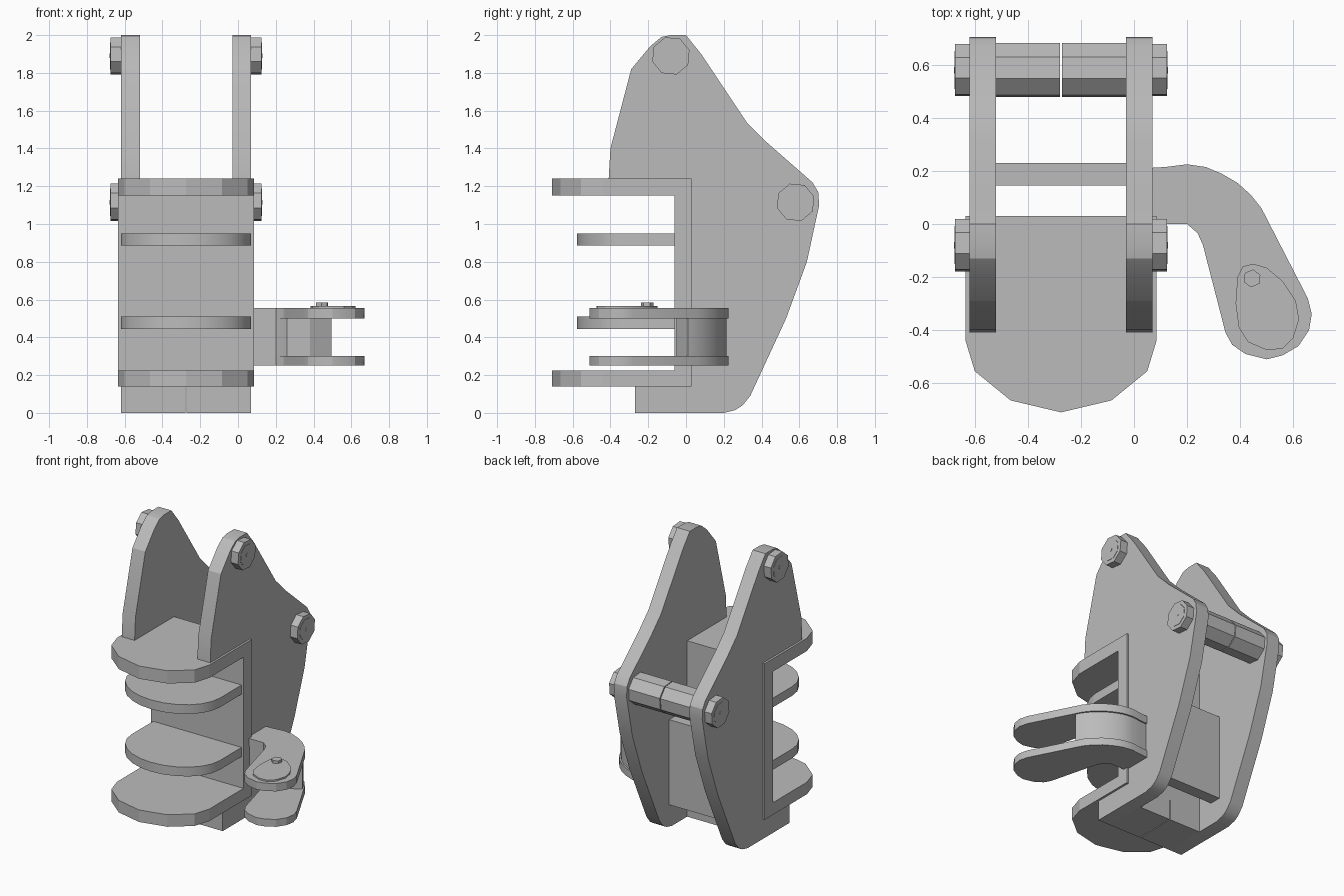
import bpy, bmesh, math
from mathutils import Vector

cube = bpy.data.objects.get("Cube")
if cube:
    bpy.data.objects.remove(cube, do_unlink=True)

steel = bpy.data.materials.new("plain_grey_steel")
steel.use_nodes = True
GREY = (0.5, 0.5, 0.5, 1)
steel.diffuse_color = GREY
steel.node_tree.nodes["Principled BSDF"].inputs["Base Color"].default_value = GREY

LEFT, RIGHT = 0.07, -0.62      # outer faces of the side plates
THICK = 0.1
MID = (LEFT + RIGHT) / 2


def prism(name, outline, low, high, axis="z", smooth=True):
    """Extrude a 2D outline: (x, y) along z, or (y, z) along x."""
    bm = bmesh.new()
    place = (lambda p: (p[0], p[1], low)) if axis == "z" else (lambda p: (low, p[0], p[1]))
    face = bm.faces.new([bm.verts.new(place(p)) for p in outline])
    up = bm.faces.new
    moved = bmesh.ops.extrude_face_region(bm, geom=[face])["geom"]
    step = Vector((0, 0, high - low)) if axis == "z" else Vector((high - low, 0, 0))
    bmesh.ops.translate(bm, vec=step, verts=[g for g in moved if isinstance(g, bmesh.types.BMVert)])
    if not any(f is face for f in bm.faces) or len(bm.faces) < len(outline) + 2:
        up([v for v in bm.verts][:len(outline)])
    bmesh.ops.recalc_face_normals(bm, faces=bm.faces[:])
    mesh = bpy.data.meshes.new(name)
    bm.to_mesh(mesh)
    bm.free()
    mesh.materials.append(steel)
    obj = bpy.data.objects.new(name, mesh)
    bpy.context.collection.objects.link(obj)
    if smooth:
        bpy.ops.object.select_all(action="DESELECT")
        obj.select_set(True)
        bpy.context.view_layer.objects.active = obj
        bpy.ops.object.shade_smooth_by_angle(angle=math.radians(24))
    return obj


def box(name, x, y, z):
    return prism(name, [(x[0], y[0]), (x[1], y[0]), (x[1], y[1]), (x[0], y[1])], z[0], z[1], smooth=False)


def ring(cy, cz, radius, sides=8, turn=0.0):
    return [(cy + radius * math.cos(turn + math.tau * i / sides),
             cz + radius * math.sin(turn + math.tau * i / sides)) for i in range(sides)]


# Side plates, notched at the front for the channel
side = [(-0.41, 1.23), (-0.40, 1.4), (-0.29, 1.82), (-0.19, 1.94), (-0.13, 1.99), (-0.08, 2),
        (0, 2), (0.08, 1.9), (0.32, 1.54), (0.43, 1.43), (0.67, 1.22), (0.70, 1.17),
        (0.705, 1.1), (0.64, 0.8), (0.53, 0.5), (0.34, 0.09), (0.3, 0.04), (0.26, 0.015),
        (0.2, 0), (-0.27, 0), (-0.27, 0.15), (0, 0.15), (0, 1.23)]
prism("left_side_plate", side, LEFT - THICK, LEFT, "x")
prism("right_side_plate", side, RIGHT, RIGHT + THICK, "x")

# Channel: back plate with wide top and bottom shelves
wide = (RIGHT - 0.015, LEFT + 0.015)
box("channel_back", wide, (-0.06, 0.03), (0.14, 1.24))
half_shelf = [(0.36, 0.03), (0.36, -0.44), (0.325, -0.555), (0.19, -0.665)]
shelf = ([(MID + x, y) for x, y in half_shelf] + [(MID, -0.71)]
         + [(MID - x, y) for x, y in reversed(half_shelf)])
prism("top_shelf", shelf, 1.15, 1.24, smooth=False)
prism("bottom_shelf", shelf, 0.14, 0.225, smooth=False)

# Rounded middle ribs
rib = [(LEFT, -0.05), (LEFT, -0.3)]
rib += [(MID + 0.345 * math.cos(a), -0.3 - 0.277 * math.sin(a))
        for a in (math.pi * i / 12 for i in range(1, 12))]
rib += [(RIGHT, -0.3), (RIGHT, -0.05)]
for name, z in (("lower_rib", 0.445), ("upper_rib", 0.885)):
    prism(name, rib, z, z + 0.065)

# Base blocks with a narrow seam, and the rear cross panel
inner = (RIGHT + THICK, LEFT - THICK)
box("right_base_block", (inner[0], MID - 0.003), (-0.27, 0.03), (0, 0.14))
box("left_base_block", (MID + 0.003, inner[1]), (-0.27, 0.03), (0, 0.14))
box("rear_cross_panel", inner, (0.145, 0.23), (0.16, 0.76))

# Octagonal bolt heads at both pivots, on both sides
for label, y, z in (("upper", -0.08, 1.89), ("lower", 0.58, 1.115)):
    for hand, face, out in (("left", LEFT, 1), ("right", RIGHT, -1)):
        name = f"{label}_{hand}_bolt"
        prism(name, ring(y, z, 0.103, turn=0.3), face, face + out * 0.055, "x", False)
        prism(name + "_cap", ring(y, z, 0.075, turn=0.3), face, face + out * 0.057, "x", False)
        prism(name + "_centre", ring(y, z, 0.012), face, face + out * 0.059, "x", False)

# Cross pin in two halves
for name, a, b in (("right_pin_half", inner[0], MID - 0.003), ("left_pin_half", MID + 0.003, inner[1])):
    prism(name, ring(0.58, 1.115, 0.107, turn=0.3), a, b, "x", False)

# Hooked arm: two flanges and a curved web
arm = [(0.04, 0.21), (0.12, 0.215), (0.2, 0.225), (0.27, 0.215), (0.33, 0.19), (0.39, 0.155),
       (0.44, 0.11), (0.48, 0.06), (0.655, -0.28), (0.67, -0.34), (0.66, -0.40), (0.62, -0.46),
       (0.56, -0.495), (0.5, -0.51), (0.42, -0.49), (0.37, -0.455), (0.345, -0.41),
       (0.26, -0.08), (0.24, -0.035), (0.2, 0), (0.04, 0)]
prism("lower_arm_flange", arm, 0.25, 0.302)
prism("upper_arm_flange", arm, 0.5, 0.555)
web = [(0.04, 0.2)] + [(x - 0.006, y - 0.01) for x, y in arm[1:8]] + [
    (0.495, 0.01), (0.38, -0.05), (0.26, -0.05), (0.24, -0.025), (0.2, 0.005), (0.04, 0.005)]
prism("arm_web", web, 0.3, 0.505)

# Teardrop cover and its hexagonal bolt
cover = [(0.39, -0.2), (0.41, -0.16), (0.45, -0.15), (0.5, -0.165), (0.56, -0.215), (0.61, -0.29),
         (0.622, -0.36), (0.6, -0.43), (0.56, -0.47), (0.5, -0.475), (0.43, -0.445),
         (0.395, -0.39), (0.383, -0.3)]
prism("arm_cover", cover, 0.55, 0.566)
prism("arm_cover_bolt", ring(0.445, -0.205, 0.034, 6, 0.4), 0.56, 0.585, smooth=False)
